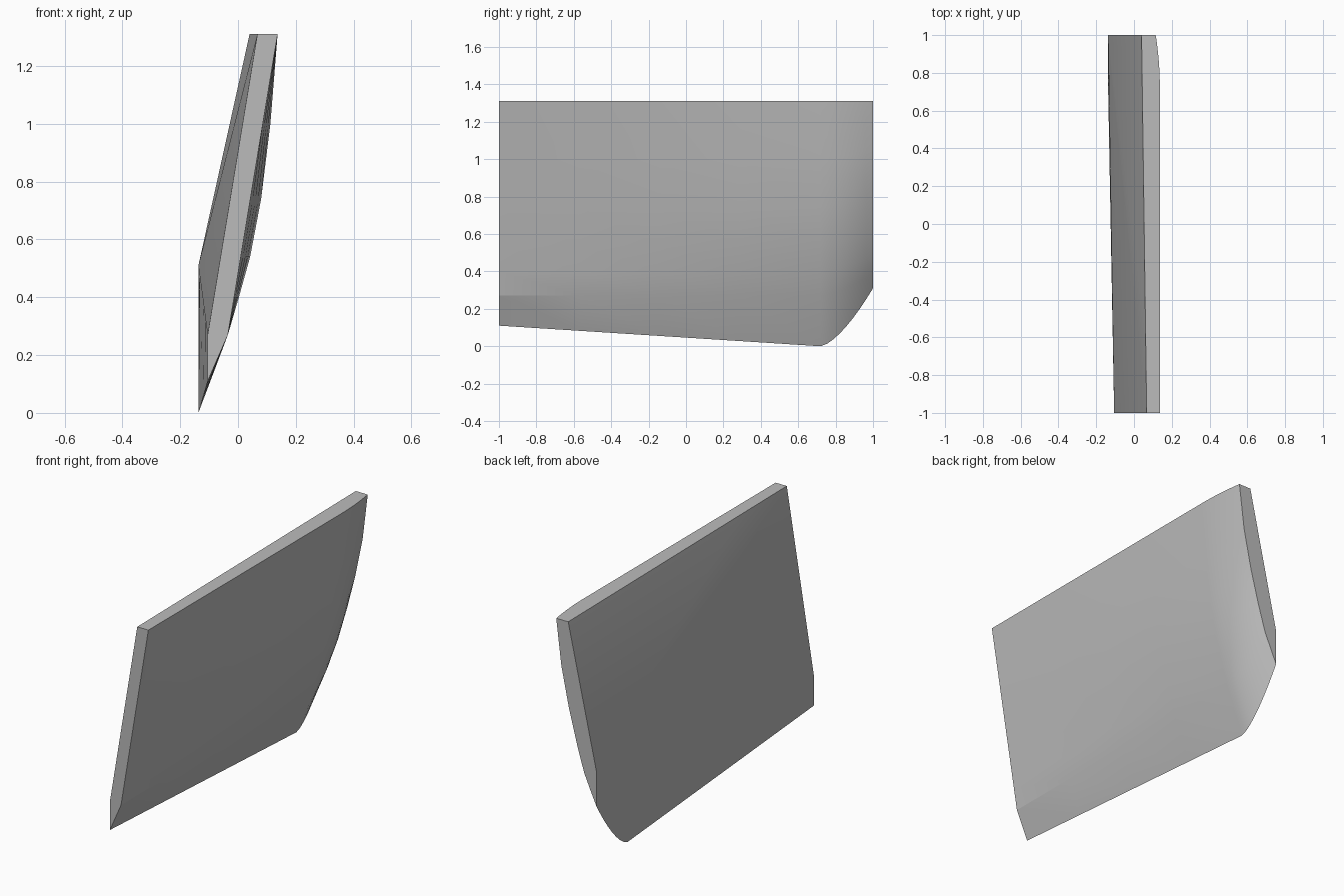
import bpy
import bmesh

cube = bpy.data.objects.get("Cube")
if cube:
    bpy.data.objects.remove(cube, do_unlink=True)

TOP = 1.31
ROLL = 0.72          # where the rear edge starts to curl inwards


def lerp(a, b, t):
    return a + (b - a) * t


# Outer skin profiles (x, z), top to bottom: bulged middle and curled rear end
middle = [(.137, TOP), (.112, 1.0), (.08, .74), (.042, .54), (.003, .4), (-.035, .27), (-.137, 0)]
rear = [(.115, TOP), (.083, 1.05), (.035, .82), (-.015, .63), (-.06, .48), (-.1, .39), (-.137, .31)]


def front_point(z):
    return (lerp(-.035, .137, (z - .27) / (TOP - .27)), z)


front = [front_point(z) for _, z in middle[:-1]] + [(-.105, .11)]


def outer_profile(y):
    if y <= ROLL:
        t = (y + 1) / (ROLL + 1)
        return [(lerp(a[0], b[0], t), lerp(a[1], b[1], t)) for a, b in zip(front, middle)]
    t = (y - ROLL) / (1 - ROLL)
    return [(lerp(a[0], b[0], t ** 2), lerp(a[1], b[1], t ** 1.5)) for a, b in zip(middle, rear)]


# Sections along the panel
steps = 8
stations = [lerp(-1, ROLL, i / 4) for i in range(4)]
stations += [lerp(ROLL, 1, i / steps) for i in range(steps + 1)]

bm = bmesh.new()
outer, crease, inner_top = [], [], []
for y in stations:
    t = (y + 1) / 2
    outer.append([bm.verts.new((x, y, z)) for x, z in outer_profile(y)])
    crease.append(bm.verts.new((lerp(-.105, -.137, t), y, lerp(.27, .51, t))))
    inner_top.append(bm.verts.new((lerp(.067, .04, t), y, TOP)))

# Outer skin, top edge and lower inner strip
for i in range(len(stations) - 1):
    a, b = outer[i], outer[i + 1]
    for j in range(len(a) - 1):
        bm.faces.new((a[j], a[j + 1], b[j + 1], b[j]))
    bm.faces.new((inner_top[i], a[0], b[0], inner_top[i + 1]))
    bm.faces.new((a[-1], crease[i], crease[i + 1], b[-1]))

# Upper inner side: two flat triangles meeting on a diagonal
bm.faces.new([inner_top[0]] + crease[::-1])
bm.faces.new(inner_top + [crease[-1]])

# End caps
for k in (0, -1):
    bm.faces.new(outer[k] + [crease[k], inner_top[k]])

bmesh.ops.recalc_face_normals(bm, faces=bm.faces[:])
mesh = bpy.data.meshes.new("curved_panel")
bm.to_mesh(mesh)
bm.free()

panel = bpy.data.objects.new("curved_panel", mesh)
bpy.context.collection.objects.link(panel)

# Plain grey finish
grey = bpy.data.materials.new("plain_grey")
grey.use_nodes = True
colour = (0.5, 0.5, 0.5, 1)
grey.diffuse_color = colour
grey.node_tree.nodes["Principled BSDF"].inputs["Base Color"].default_value = colour
mesh.materials.append(grey)

bpy.ops.object.select_all(action='DESELECT')
panel.select_set(True)
bpy.context.view_layer.objects.active = panel
bpy.ops.object.shade_smooth_by_angle(angle=0.21)
